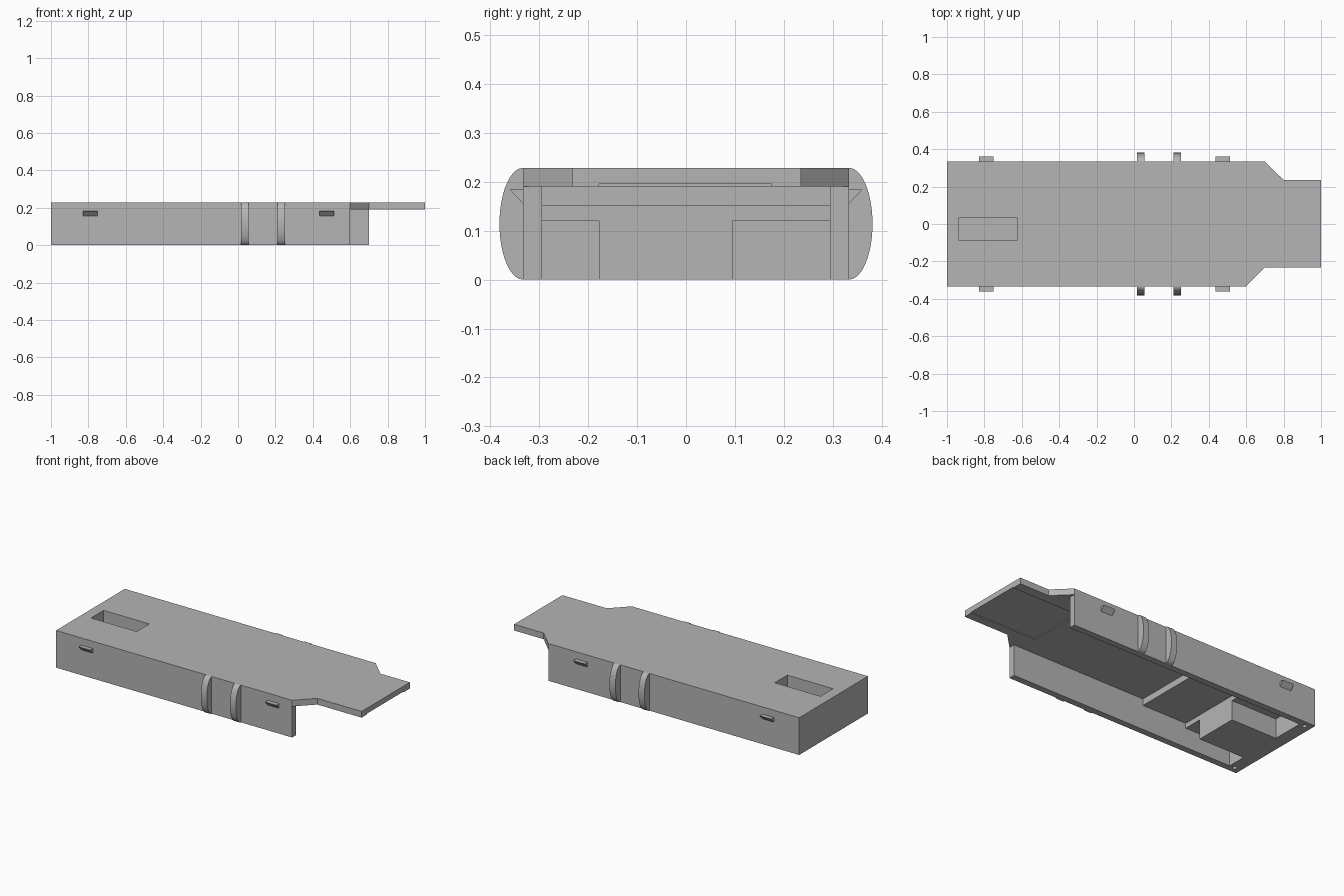
import bpy, bmesh, math
from mathutils import Vector

cube = bpy.data.objects.get("Cube")
if cube:
    bpy.data.objects.remove(cube, do_unlink=True)

GREY = (0.46, 0.46, 0.46, 1)
grey = bpy.data.materials.new("plain_grey")
grey.use_nodes = True
grey.diffuse_color = GREY
grey.node_tree.nodes["Principled BSDF"].inputs["Base Color"].default_value = GREY


def prism(name, points, offset):
    """Extrude a flat polygon of 3D points along offset."""
    bm = bmesh.new()
    face = bm.faces.new([bm.verts.new(p) for p in points])
    new = bmesh.ops.extrude_face_region(bm, geom=[face], use_keep_orig=True)["geom"]
    bmesh.ops.translate(bm, vec=Vector(offset),
                        verts=[g for g in new if isinstance(g, bmesh.types.BMVert)])
    bmesh.ops.recalc_face_normals(bm, faces=bm.faces)
    mesh = bpy.data.meshes.new(name)
    bm.to_mesh(mesh)
    bm.free()
    mesh.materials.append(grey)
    obj = bpy.data.objects.new(name, mesh)
    bpy.context.collection.objects.link(obj)
    return obj


def box(name, x0, x1, y0, y1, z0, z1):
    corners = [(x0, y0, z0), (x1, y0, z0), (x1, y1, z0), (x0, y1, z0)]
    return prism(name, corners, (0, 0, z1 - z0))


def combine(target, part, operation):
    """Merge or cut one part, then drop it."""
    mod = target.modifiers.new(operation.lower(), 'BOOLEAN')
    mod.operation, mod.solver, mod.object = operation, 'EXACT', part
    with bpy.context.temp_override(object=target, active_object=target):
        bpy.ops.object.modifier_apply(modifier=mod.name)
    bpy.data.objects.remove(part, do_unlink=True)


SIDE, INNER, TOP, DECK = 0.333, 0.294, 0.228, 0.19

# Deck plate with the narrowed tongue
outline = [(-1, -SIDE), (0.6, -SIDE), (0.7, -0.232), (1, -0.232),
           (1, 0.235), (0.8, 0.235), (0.7, SIDE), (-1, SIDE)]
shell = prism("shell", [(x, y, DECK) for x, y in outline], (0, 0, TOP - DECK))

# Side walls, end wall, stepped ceiling and the block around the pocket
for part in (
    box("front_wall", -1, 0.6, -SIDE, -INNER, 0, TOP),
    box("back_wall", -1, 0.7, INNER, SIDE, 0, TOP),
    box("end_wall", -1, -0.922, -SIDE, SIDE, 0, TOP),
    box("thick_ceiling", -0.98, -0.31, -0.31, 0.31, 0.15, 0.21),
    box("low_ceiling", -0.98, -0.612, -0.31, 0.31, 0.12, 0.21),
    box("pocket_block", -0.98, -0.612, -0.178, 0.095, 0, 0.21),
):
    combine(shell, part, 'UNION')

# Top pocket, shallow recess under the tongue, and screw holes
cutters = [box("pocket_cutter", -0.935, -0.625, -0.088, 0.034, 0.038, 0.3),
           box("recess_cutter", 0.55, 1.1, -0.178, 0.175, 0.1, 0.195)]
for side in (-1, 1):
    ring = [(-0.957 + 0.013 * math.cos(a), side * 0.294 + 0.013 * math.sin(a), -0.05)
            for a in (math.tau * i / 16 for i in range(16))]
    cutters.append(prism("hole_cutter", ring, (0, 0, 0.15)))
for cutter in cutters:
    combine(shell, cutter, 'DIFFERENCE')

# Bowed ribs and wedge clips on both sides
STEPS = 24
for side, label in ((-1, "front"), (1, "back")):
    for i, x in enumerate((0.015, 0.212)):
        arc = [(x, side * (SIDE + 0.048 * math.sin(a)), TOP / 2 * (1 - math.cos(a)))
               for a in (math.pi * k / STEPS for k in range(STEPS + 1))]
        rib = prism(f"{label}_rib_{i + 1}", arc, (0.04, 0, 0))
        with bpy.context.temp_override(object=rib, active_object=rib,
                                       selected_objects=[rib],
                                       selected_editable_objects=[rib]):
            bpy.ops.object.shade_smooth_by_angle(angle=math.radians(30))
    for i, x in enumerate((-0.828, 0.435)):
        wedge = [(x, side * SIDE, 0.155), (x, side * 0.36, 0.184), (x, side * SIDE, 0.184)]
        prism(f"{label}_clip_{i + 1}", wedge, (0.077, 0, 0))
